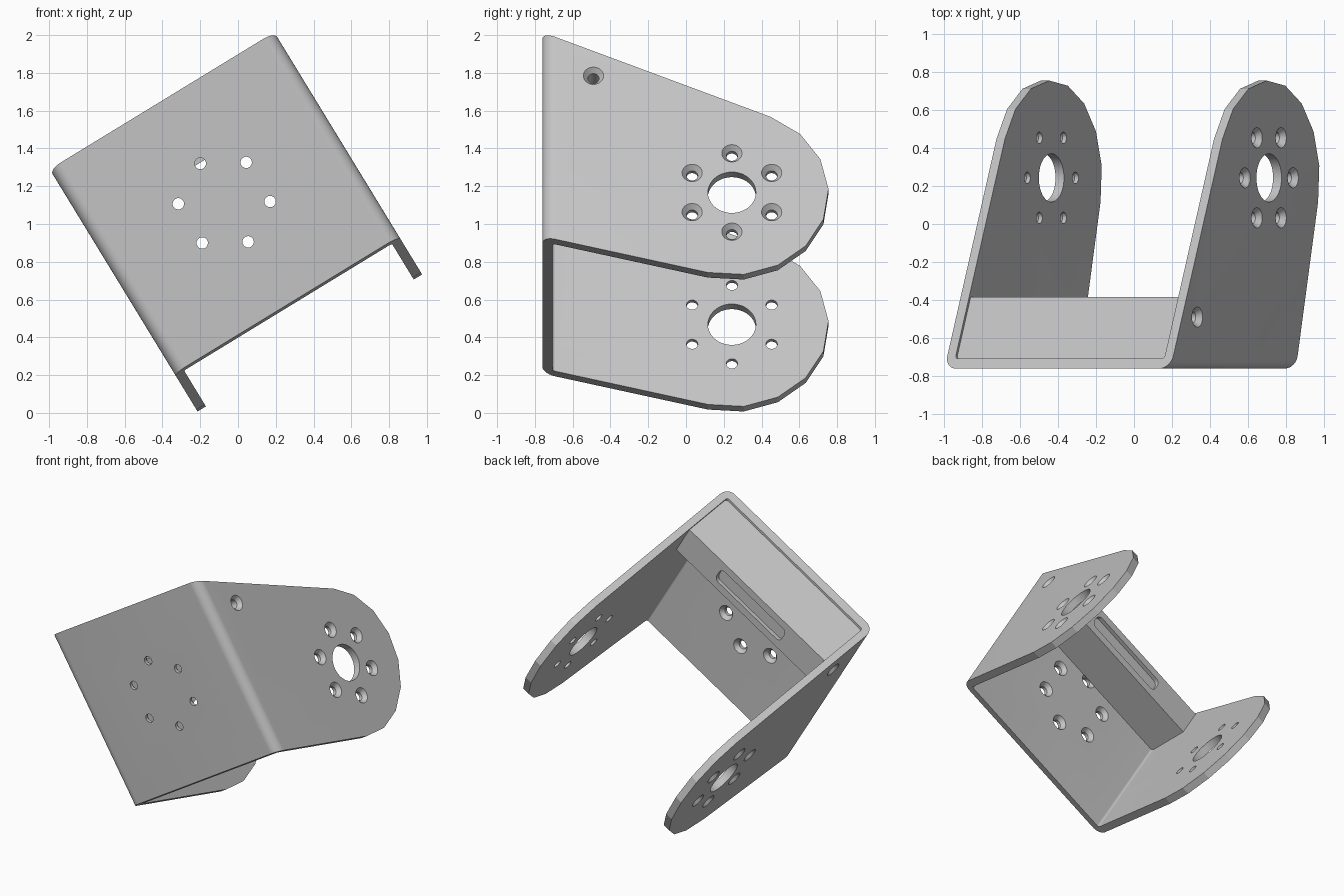
import bpy, bmesh, math
from mathutils import Matrix, Vector

if "Cube" in bpy.data.objects:
    bpy.data.objects.remove(bpy.data.objects["Cube"], do_unlink=True)

# Bracket dimensions in its own frame: X across, Y deep, Z along the bend
LEFT, RIGHT, FRONT, BACK = -0.179, 1.214, -0.76, 0.755
THICK, BEND, INNER_BEND = 0.052, 0.067, 0.016
MID = (LEFT + RIGHT) / 2
HUB_Y, HUB_Z, HUB_R = 0.243, 0.626, 0.512
TOP_ANGLE, LOW_ANGLE = math.radians(66.5), math.radians(-104.3)
TILT = Matrix.Rotation(math.radians(-31.4), 4, 'Y')

grey = bpy.data.materials.new("light grey metal")
grey.use_nodes = True
colour = (0.55, 0.55, 0.55, 1)
grey.diffuse_color = colour
grey.node_tree.nodes["Principled BSDF"].inputs["Base Color"].default_value = colour


def add_object(name, bm):
    bmesh.ops.recalc_face_normals(bm, faces=bm.faces)
    mesh = bpy.data.meshes.new(name)
    bm.to_mesh(mesh)
    bm.free()
    mesh.materials.append(grey)
    obj = bpy.data.objects.new(name, mesh)
    bpy.context.collection.objects.link(obj)
    return obj


def prism(name, points, depth):
    """Extrude a closed outline of 3D points along a vector."""
    bm = bmesh.new()
    face = bm.faces.new([bm.verts.new(p) for p in points])
    moved = bmesh.ops.extrude_face_region(bm, geom=[face])["geom"]
    verts = [g for g in moved if isinstance(g, bmesh.types.BMVert)]
    bmesh.ops.translate(bm, verts=verts, vec=depth)
    return add_object(name, bm)


def drill(start, direction, profile, sides=40):
    """Round cutter from (radius, depth) pairs, turned to a direction."""
    bm = bmesh.new()
    turn = Vector((0, 0, 1)).rotation_difference(Vector(direction)).to_matrix()
    rings = []
    for r, d in profile:
        rings.append([bm.verts.new(Vector(start) + turn @ Vector(
            (r * math.cos(math.tau * i / sides), r * math.sin(math.tau * i / sides), d)))
            for i in range(sides)])
    for a, b in zip(rings, rings[1:]):
        for i in range(sides):
            j = (i + 1) % sides
            bm.faces.new((a[i], a[j], b[j], b[i]))
    bm.faces.new(rings[0])
    bm.faces.new(rings[-1])
    return add_object("cutter", bm)


def cut(obj, cutter, operation='DIFFERENCE', keep=False):
    mod = obj.modifiers.new("cut", 'BOOLEAN')
    mod.operation, mod.solver, mod.object = operation, 'EXACT', cutter
    bpy.context.view_layer.objects.active = obj
    bpy.ops.object.modifier_apply(modifier=mod.name)
    if not keep:
        bpy.data.objects.remove(cutter, do_unlink=True)


def arc(cx, cy, r, a0, a1, steps):
    return [(cx + r * math.cos(a0 + (a1 - a0) * i / steps),
             cy + r * math.sin(a0 + (a1 - a0) * i / steps)) for i in range(steps + 1)]


def ring(cx, cy, r=0.243):
    return arc(cx, cy, r, math.pi / 2, math.pi * 2.5, 6)[:6]


# Folded sheet: U section swept along the bend
q = math.pi / 2
il, ir, iy = LEFT + THICK, RIGHT - THICK, FRONT + THICK
section = [(LEFT, 1)]
section += arc(LEFT + BEND, FRONT + BEND, BEND, 2 * q, 3 * q, 12)
section += arc(RIGHT - BEND, FRONT + BEND, BEND, 3 * q, 4 * q, 12)
section += [(RIGHT, 1), (ir, 1)]
section += arc(ir - INNER_BEND, iy + INNER_BEND, INNER_BEND, 0, -q, 10)
section += arc(il + INNER_BEND, iy + INNER_BEND, INNER_BEND, -q, -2 * q, 10)
section += [(il, 1)]
bracket = prism("folded_bracket", [(x, y, 0) for x, y in section], (0, 0, 2))

# Side outline: tapered arms with a faceted round end
side = arc(HUB_Y, HUB_Z, HUB_R, TOP_ANGLE, LOW_ANGLE, 8)


def on_tangent(point, angle, y):
    return (y, point[1] - (y - point[0]) / math.tan(angle))


top_start = side[0]
side = ([on_tangent(side[0], TOP_ANGLE, -0.9)] + side
        + [on_tangent(side[-1], LOW_ANGLE, -0.9)])
cut(bracket, prism("cutter", [(-1, y, z) for y, z in side], (3, 0, 0)), 'INTERSECT')

# Cross block between the arms, with a top that follows the arm slope
block_back, block_low, drop = -0.385, 1.235, 0.016
back_top = on_tangent(top_start, TOP_ANGLE, block_back)[1] - drop
front_top = on_tangent(top_start, TOP_ANGLE, iy)[1] - drop
block_side = [(iy, block_low), (block_back, block_low),
              (block_back, back_top), (iy, front_top)]
block = prism("cross_block", [(il, y, z) for y, z in block_side], (ir - il, 0, 0))

# Rounded shallow pocket in the back of the block
half, tall, r = 0.31, 0.052, 0.035
pz = (block_low + back_top) / 2
pocket = []
for k, (sx, sz) in enumerate([(1, 1), (-1, 1), (-1, -1), (1, -1)]):
    pocket += arc(MID + sx * (half - r), pz + sz * (tall - r), r, k * q, k * q + q, 8)
cut(block, prism("cutter", [(x, block_back - 0.03, z) for x, z in pocket], (0, 0.1, 0)))

# Arm holes: hub opening, countersunk ring, and a screw hole into the block
SINK = [(0.062, -0.01), (0.03, 0.028), (0.03, 0.08)]
SCREW = SINK[:2] + [(0.03, 0.18)]
for x, inward in ((LEFT, 1), (RIGHT, -1)):
    way = (inward, 0, 0)
    cut(bracket, drill((x, HUB_Y, HUB_Z), way, [(0.127, -0.05), (0.127, 0.1)]))
    for y, z in ring(HUB_Y, HUB_Z):
        cut(bracket, drill((x, y, z), way, SINK))
    screw = drill((x, -0.49, 1.35), way, SCREW)
    cut(bracket, screw, keep=True)
    cut(block, screw)

# Front plate holes, countersunk from the inside
for x, z in ring(MID, 0.988):
    cut(bracket, drill((x, iy, z), (0, -1, 0), SINK))

# Lean the whole model and shade the bends and holes smooth
for obj in (bracket, block):
    obj.data.transform(TILT)
    bpy.ops.object.select_all(action='DESELECT')
    obj.select_set(True)
    bpy.context.view_layer.objects.active = obj
    bpy.ops.object.shade_smooth_by_angle(angle=math.radians(10))
